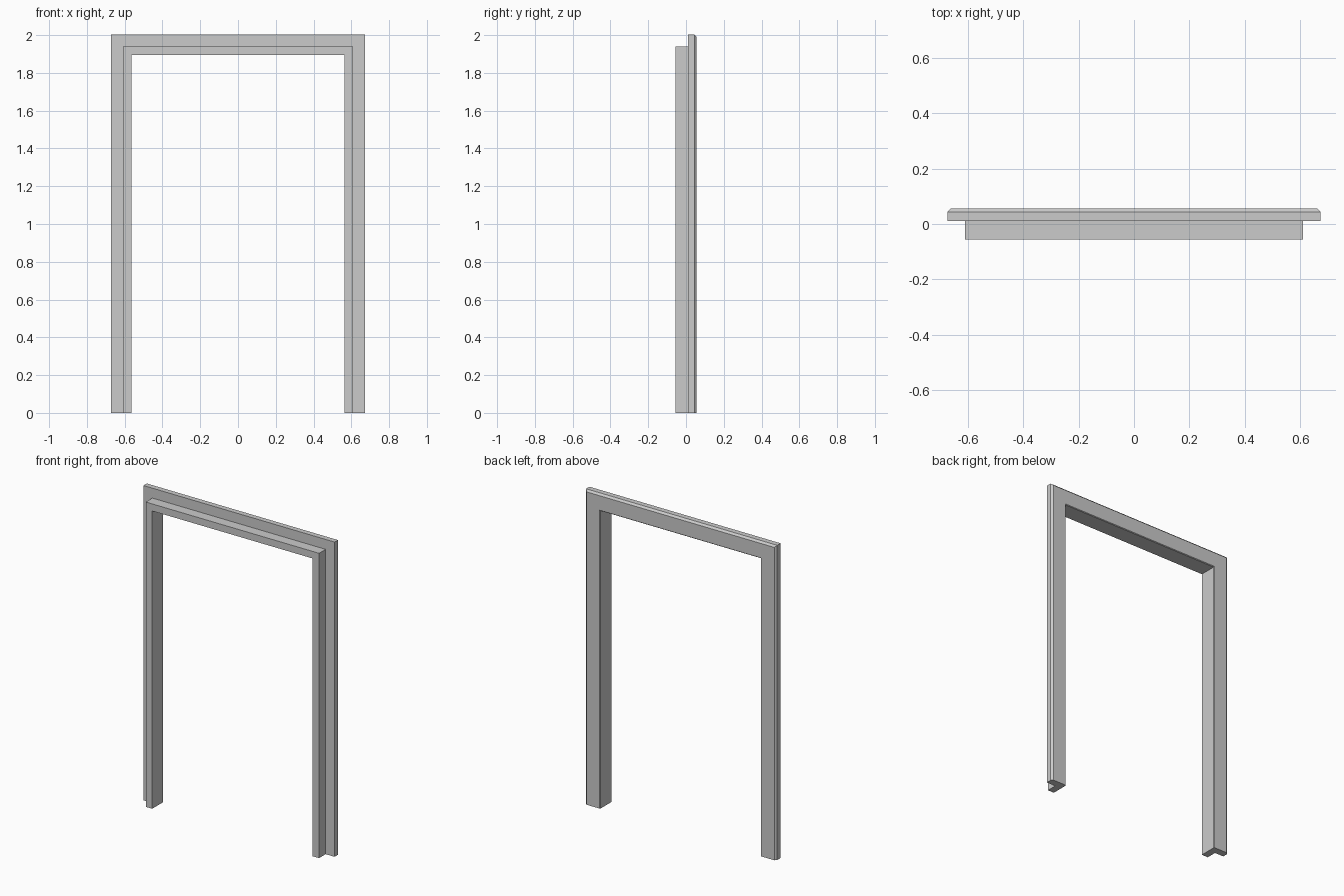
import bpy, bmesh, math

cube = bpy.data.objects.get("Cube")
if cube:
    bpy.data.objects.remove(cube, do_unlink=True)

# Frame paint
paint = bpy.data.materials.new("grey_paint")
paint.use_nodes = True
GREY = (0.6, 0.6, 0.6, 1)
paint.diffuse_color = GREY
paint.node_tree.nodes["Principled BSDF"].inputs["Base Color"].default_value = GREY

HALF, TOP = 0.565, 1.895          # clear opening
BACK, STEP, FRONT = 0.056, 0.01, -0.056
LIP, FLANGE, CHAMFER = 0.045, 0.108, 0.012

# L-shaped section: (distance outward from the opening, y)
section = [
    (0, FRONT), (LIP, FRONT), (LIP, STEP), (FLANGE, STEP),
    (FLANGE, BACK - CHAMFER), (FLANGE - CHAMFER, BACK),
    (0.004, BACK), (0, BACK - 0.004),
]

# Sweep the section up one jamb, across the head and down the other, with mitres
bm = bmesh.new()
rings = []
for side, at_top in ((-1, False), (-1, True), (1, True), (1, False)):
    rings.append([
        bm.verts.new((side * (HALF + out), y, TOP + out if at_top else 0))
        for out, y in section
    ])
n = len(section)
for a, b in zip(rings, rings[1:]):
    for i in range(n):
        j = (i + 1) % n
        bm.faces.new((a[i], a[j], b[j], b[i]))
bm.faces.new(rings[0])
bm.faces.new(rings[-1])
bmesh.ops.recalc_face_normals(bm, faces=bm.faces)

mesh = bpy.data.meshes.new("door_frame")
bm.to_mesh(mesh)
bm.free()
mesh.materials.append(paint)
frame = bpy.data.objects.new("door_frame", mesh)
bpy.context.collection.objects.link(frame)

# Soft chamfers, crisp corners
bpy.context.view_layer.objects.active = frame
frame.select_set(True)
bpy.ops.object.shade_smooth_by_angle(angle=math.radians(30))
